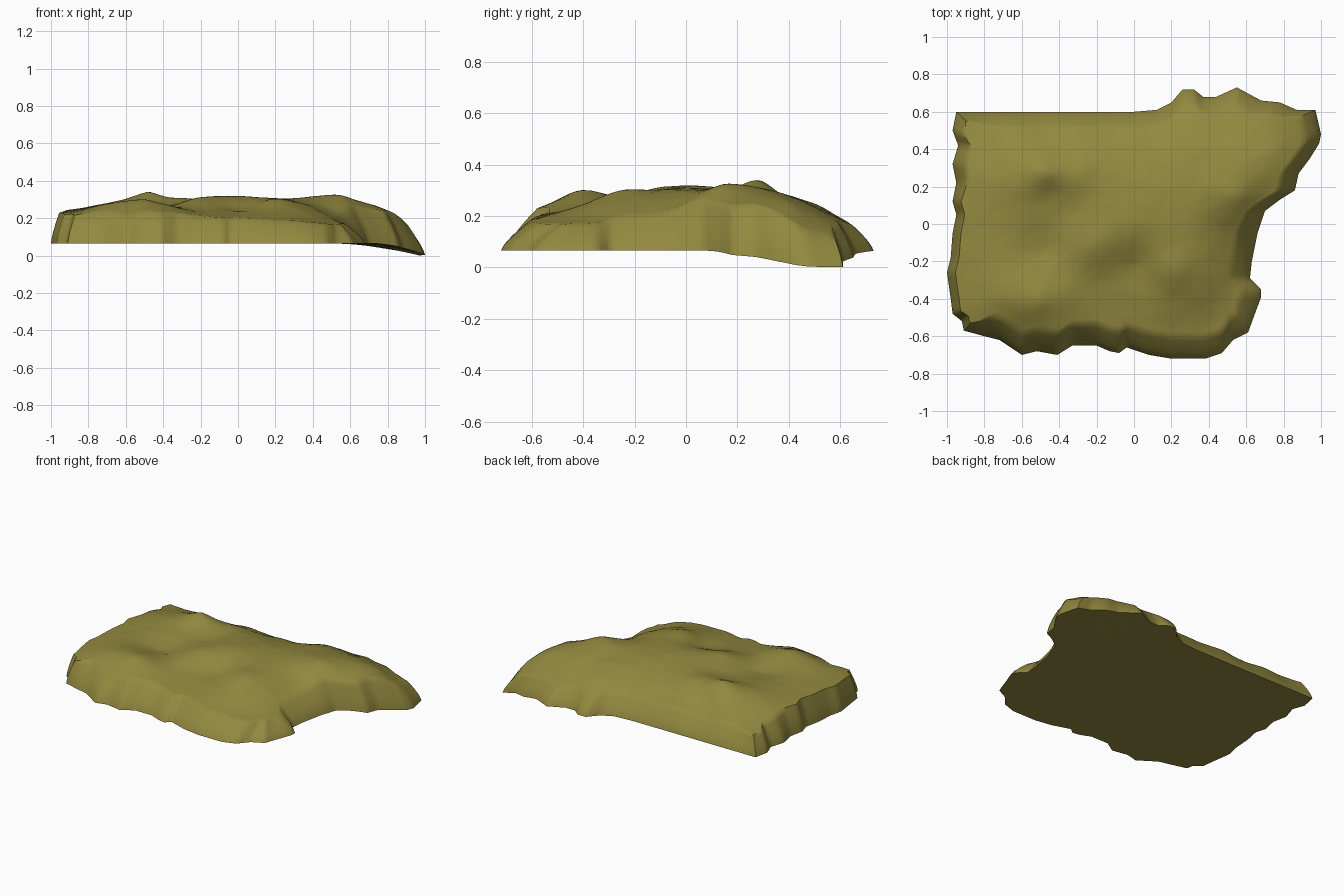
import bpy
import bmesh
import math
from mathutils import Vector, noise

default_cube = bpy.data.objects.get("Cube")
if default_cube:
    bpy.data.objects.remove(default_cube, do_unlink=True)

UNIT = 0.01
CENTRE = Vector((0.0, 0.1))

# Ground outline of the slab, counter-clockwise from the back left corner
OUTLINE = [
    (-95, 60), (-97, 50), (-94, 42), (-97, 32), (-95, 22), (-97, 12), (-95, 5),
    (-97, -5), (-98, -18), (-100, -26), (-98, -40), (-97, -48), (-92, -52), (-91, -57),
    (-80, -60), (-72, -62), (-60, -70), (-52, -68), (-41, -70), (-33, -65), (-20, -65),
    (-13, -68), (-8, -69), (-4, -66), (8, -70), (20, -72), (38, -72), (47, -69),
    (53, -62), (61, -58), (65, -47), (68, -39), (68, -35), (62, -29), (63, -20),
    (66, -5), (70, 7), (78, 13), (86, 18), (88, 27), (94, 35), (99, 43), (100, 48),
    (97, 61), (87, 61), (78, 65), (68, 66), (55, 73), (44, 68), (37, 68), (32, 72),
    (26, 72), (20, 65), (12, 61), (0, 60),
]

# Heights along the upper rim
RIM = [
    (-86, 52, 19), (-90, 30, 23), (-93, 0, 24), (-93, -30, 23), (-89, -50, 22),
    (-60, -59, 21), (-20, -56, 21), (20, -60, 19), (50, -52, 17), (55, -30, 18),
    (55, -10, 21), (66, 11, 26), (80, 24, 24), (87, 38, 20), (94, 46, 14),
    (93, 57, 11), (75, 60, 16), (55, 66, 16), (42, 62, 18), (28, 66, 16),
    (10, 53, 19), (-10, 52, 19), (-50, 52, 19),
]

# Peaks, shelves and hollows of the crown
CROWN = [
    (-75, 42, 23), (-45, 42, 24), (0, 45, 23), (30, 52, 24), (60, 35, 29),
    (75, 40, 25), (55, 14, 32), (30, 25, 30), (35, 5, 30), (0, 25, 29),
    (-48, 28, 34), (-45, 16, 29), (-75, 22, 27), (-25, 30, 30), (-30, 8, 28),
    (-6, -3, 32), (-20, -12, 31), (-48, -15, 24), (-75, -10, 26), (-60, 2, 27),
    (-25, -31, 25), (0, -22, 25), (-68, -40, 28), (-50, -41, 30), (22, -25, 30),
    (42, -27, 24), (50, -3, 25),
]


def kernel(a, b):
    """Rounded cone used to blend between the height points."""
    return math.sqrt((a - b).length_squared + 0.002)


def solve(matrix, values):
    """Gaussian elimination with pivoting."""
    rows = [row + [value] for row, value in zip(matrix, values)]
    size = len(rows)
    for col in range(size):
        pivot = max(range(col, size), key=lambda r: abs(rows[r][col]))
        rows[col], rows[pivot] = rows[pivot], rows[col]
        for r in range(size):
            if r != col:
                factor = rows[r][col] / rows[col][col]
                rows[r] = [a - factor * b for a, b in zip(rows[r], rows[col])]
    return [rows[i][size] / rows[i][i] for i in range(size)]


# Smooth height field through all the height points
marks = RIM + CROWN
sites = [Vector((x, y)) * UNIT for x, y, z in marks]
weights = solve([[kernel(a, b) for b in sites] for a in sites],
                [z * UNIT for x, y, z in marks])


def crown_height(p):
    height = sum(w * kernel(p, s) for w, s in zip(weights, sites))
    ripple = noise.fractal(Vector((p.x, p.y, 0)) * 6, 1.0, 2.0, 3)
    return height + 0.004 * ripple


def ground_height(p):
    """The underside dips towards the back tip."""
    return 0.065 - 0.25 * max(0.0, p.x + 0.3 * p.y - 0.75) ** 1.5


def rim_inset(p):
    """How far the side leans inwards, by side."""
    if p.x < -0.85:
        return 0.07 if p.y > 0.2 else 0.045
    if p.y < -0.55:
        return 0.12
    if p.x > 0.5 and p.y < 0.0:
        return 0.11
    return 0.085


def inward(p):
    """Direction from the edge to the nearest point of an inner block."""
    core = Vector((min(max(p.x, -0.75), 0.5), min(max(p.y, -0.4), 0.4)))
    return (core - p).normalized()


def resample(points, step):
    """Even steps along the closed outline."""
    result = []
    for a, b in zip(points, points[1:] + points[:1]):
        count = max(1, round((b - a).length / step))
        result += [a.lerp(b, i / count) for i in range(count)]
    return result


def smooth_loop(values, reach):
    size = len(values)
    return [sum(values[(i + k) % size] for k in range(-reach, reach + 1)) / (2 * reach + 1)
            for i in range(size)]


foot = resample([Vector(p) * UNIT for p in OUTLINE], 0.025)
insets = smooth_loop([rim_inset(p) for p in foot], 3)
rim = [p + inward(p) * d for p, d in zip(foot, insets)]
rim_z = [crown_height(p) for p in rim]

bm = bmesh.new()
rings = []


def add_ring(points, heights):
    rings.append([bm.verts.new((p.x, p.y, z)) for p, z in zip(points, heights)])


# Underside in rings that grow from the centre
BASE_STEPS = 8
for step in range(1, BASE_STEPS):
    ring = [CENTRE.lerp(p, step / BASE_STEPS) for p in foot]
    add_ring(ring, [ground_height(p) for p in ring])

# Rounded side walls from the ground to the rim
WALL_STEPS = 6
for step in range(WALL_STEPS + 1):
    s = step / WALL_STEPS
    ring = [p.lerp(q, s ** 1.35) for p, q in zip(foot, rim)]
    add_ring(ring, [ground_height(p) * (1 - s) + top * s for p, top in zip(foot, rim_z)])

# Crown in rings that shrink to the centre
CROWN_STEPS = 32
for step in range(1, CROWN_STEPS):
    ring = [q.lerp(CENTRE, step / CROWN_STEPS) for q in rim]
    add_ring(ring, [crown_height(p) for p in ring])

for lower, upper in zip(rings, rings[1:]):
    for i in range(len(lower)):
        j = (i + 1) % len(lower)
        bm.faces.new((lower[i], lower[j], upper[j], upper[i]))

# Close the middle of the crown and of the underside
top_point = bm.verts.new((CENTRE.x, CENTRE.y, crown_height(CENTRE)))
base_point = bm.verts.new((CENTRE.x, CENTRE.y, ground_height(CENTRE)))
for i in range(len(foot)):
    j = (i + 1) % len(foot)
    bm.faces.new((rings[-1][i], rings[-1][j], top_point))
    bm.faces.new((rings[0][j], rings[0][i], base_point))
bmesh.ops.recalc_face_normals(bm, faces=bm.faces)

mesh = bpy.data.meshes.new("rock_slab")
bm.to_mesh(mesh)
bm.free()
rock = bpy.data.objects.new("rock_slab", mesh)
bpy.context.collection.objects.link(rock)

# Olive stone
stone = bpy.data.materials.new("olive_stone")
stone.use_nodes = True
colour = (0.29, 0.25, 0.05, 1.0)
stone.diffuse_color = colour
stone.node_tree.nodes["Principled BSDF"].inputs["Base Color"].default_value = colour
mesh.materials.append(stone)

bpy.ops.object.select_all(action="DESELECT")
rock.select_set(True)
bpy.context.view_layer.objects.active = rock
bpy.ops.object.shade_smooth_by_angle(angle=math.radians(55))
